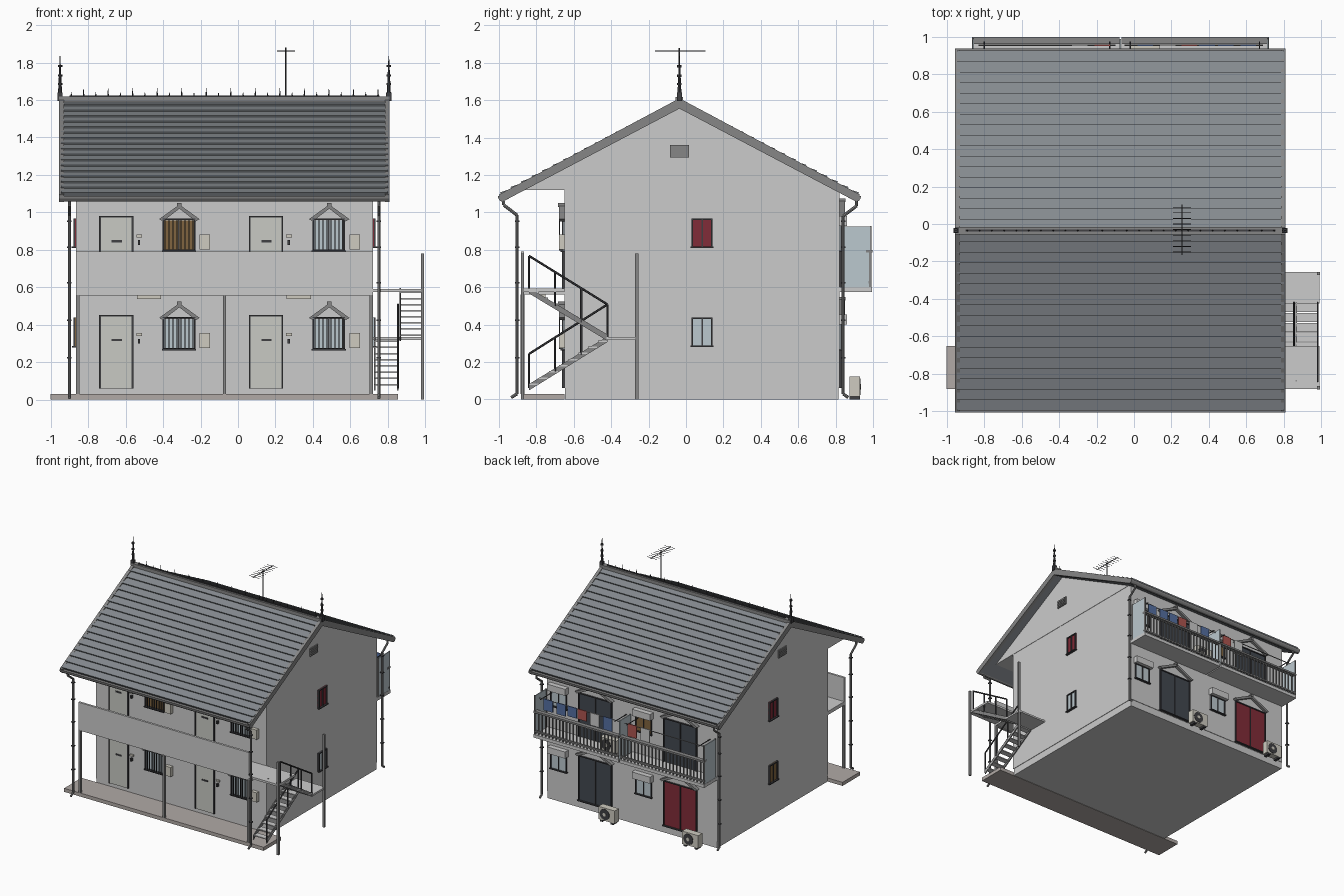
import bpy, bmesh, math
from mathutils import Vector, Matrix

if "Cube" in bpy.data.objects:
    bpy.data.objects.remove(bpy.data.objects["Cube"])

def mat(name, *c):
    m = bpy.data.materials.new(name)
    m.diffuse_color = (*c, 1)
    m.use_nodes = True
    m.node_tree.nodes["Principled BSDF"].inputs["Base Color"].default_value = m.diffuse_color
    return m

ROOF = mat("slate", .24, .26, .28); TRIM = mat("trim", .24, .24, .24); DARK = mat("dark", .05, .05, .055)
SLAB = mat("concrete", .44, .40, .38); DOOR = mat("door", .58, .59, .55); GLASS = mat("glass", .50, .58, .62)
NIGHT = mat("dark_glass", .055, .065, .08); RED = mat("red", .22, .025, .04); BROWN = mat("brown", .22, .13, .05)
CREAM = mat("cream", .62, .60, .53); BLUE = mat("blue", .09, .16, .36); CORAL = mat("coral", .42, .09, .08)

def finish(name, bm, m=None):
    bmesh.ops.recalc_face_normals(bm, faces=bm.faces)
    me = bpy.data.meshes.new(name)
    bm.to_mesh(me); bm.free()
    ob = bpy.data.objects.new(name, me)
    bpy.context.collection.objects.link(ob)
    if m: me.materials.append(m)
    return ob

def boxes(name, items, m=None):
    bm = bmesh.new()
    for x0, x1, y0, y1, z0, z1 in items:
        M = Matrix.Translation(((x0+x1)/2, (y0+y1)/2, (z0+z1)/2)) @ Matrix.Diagonal((abs(x1-x0), abs(y1-y0), z1-z0, 1))
        bmesh.ops.create_cube(bm, size=1, matrix=M)
    return finish(name, bm, m)

def rods(name, items, r, m=None, seg=6, tip=1.0):
    bm = bmesh.new()
    for p, q in items:
        p, q = Vector(p), Vector(q)
        M = Matrix.Translation((p+q)/2) @ (q-p).to_track_quat('Z', 'Y').to_matrix().to_4x4()
        bmesh.ops.create_cone(bm, cap_ends=True, segments=seg, radius1=r, radius2=r*tip, depth=(q-p).length, matrix=M)
    return finish(name, bm, m)

def prism(name, pts, spans, f, m=None):
    # closed profile extruded over each span; f(u, v, d) gives the world position
    bm = bmesh.new()
    for d0, d1 in spans:
        a = [bm.verts.new(f(u, v, d0)) for u, v in pts]
        b = [bm.verts.new(f(u, v, d1)) for u, v in pts]
        bm.faces.new(a); bm.faces.new(b)
        for i in range(len(a)):
            j = (i+1) % len(a)
            bm.faces.new((a[i], a[j], b[j], b[i]))
    return finish(name, bm, m)

along_x = lambda y, z, x: (x, y, z)
X0, X1, Y0, Y1 = -.865, .72, -.65, .82
FACE = {"front": lambda u, z, d: (u, Y0-d, z), "back": lambda u, z, d: (u, Y1+d, z),
        "right": lambda u, z, d: (X1+d, u, z), "left": lambda u, z, d: (X0-d, u, z)}

def wall_boxes(name, side, items, m=None):
    out = []
    for u0, u1, z0, z1, d in items:
        a, b = FACE[side](u0, z0, -.004), FACE[side](u1, z1, d)
        out.append((a[0], b[0], a[1], b[1], z0, z1))
    return boxes(name, out, m)

def window(name, side, u0, u1, z0, z1, pane, mullion=True):
    wall_boxes(name+"_pane", side, [(u0, u1, z0, z1, .005)], pane)
    t = .008
    fr = [(u0, u0+t, z0, z1, .014), (u1-t, u1, z0, z1, .014), (u0, u1, z1-t, z1, .014), (u0-.005, u1+.005, z0-t, z0, .02)]
    if mullion: fr.append(((u0+u1)/2-t/2, (u0+u1)/2+t/2, z0, z1, .012))
    wall_boxes(name+"_frame", side, fr, DARK)

def hood(name, side, c, w, z, h, depth):
    pts = [(c-w, z), (c, z+h), (c+w, z), (c+w-.02, z-.012), (c, z+h-.022), (c-w+.02, z-.012)]
    prism(name, pts, [(0, depth)], FACE[side], TRIM)
    prism(name+"_infill", [(c-w+.025, z-.008), (c, z+h-.02), (c+w-.025, z-.008)], [(0, .008)], FACE[side])
    wall_boxes(name+"_cap", side, [(c-.012, c+.012, z+h-.012, z+h+.008, depth+.004)], TRIM)

# main body and gable
boxes("foundation", [(X0+.004, X1-.004, Y0+.004, Y1-.004, 0, .062)])
boxes("walls", [(X0, X1, Y0, Y1, .06, 1.125)])
prism("gable_attic", [(-.9, 1.12), (.83, 1.12), (-.035, 1.572)], [(X0-.003, X1+.003)], along_x)
boxes("front_slab", [(-1, .855, -.88, Y0, 0, .03)], SLAB)

# roof with stepped courses
N, RY, RZ = 17, -.035, 1.597
def slope(sy):
    n = Vector((sy*.464, .886)); e = Vector((RY+sy*.955, 1.097)); top = Vector((RY, RZ))
    out = []
    for i in range(N):
        out += [tuple(e.lerp(top, i/N)+n*.011), tuple(e.lerp(top, (i+1)/N))]
    return out
front, back = slope(-1), slope(1)
prism("roof_courses", [(-.965, 1.065)] + front + back[:-1][::-1] + [(.895, 1.065), (RY, 1.562)], [(-.945, .80)], along_x, ROOF)
barge = [(-1.0, 1.095), (RY, 1.61), (.93, 1.095), (.915, 1.055), (RY, 1.555), (-.985, 1.055)]
prism("bargeboards", barge, [(-.955, -.93), (.785, .81)], along_x, TRIM)
for tag, gy in (("front", -.982), ("back", .912)):
    arc = [(gy+.024*math.cos(a*math.pi/6), 1.088-.03*math.sin(a*math.pi/6)) for a in range(7)]
    prism(tag+"_gutter", arc, [(-.955, .81)], along_x, TRIM)

# ridge cap, cresting, finials
boxes("ridge_cap", [(-.955, .81, -.055, -.015, 1.585, 1.618)], TRIM)
boxes("ridge_crest_base", [(-.9, .755, -.04, -.03, 1.615, 1.624)], DARK)
rods("ridge_spikes", [((-.89+i*.0655, RY, 1.62), (-.89+i*.0655, RY, 1.665 if i % 2 else 1.642)) for i in range(26)], .005, DARK, 5, .1)
for tag, x in (("left", -.95), ("right", .805)):
    boxes(tag+"_finial_base", [(x-.014, x+.014, RY-.014, RY+.014, 1.595, 1.64)], DARK)
    rods(tag+"_finial", [((x, RY, 1.63), (x, RY, 1.835))], .011, DARK, 8, .15)
    rods(tag+"_finial_rings", [((x, RY, z), (x, RY, z+.012)) for z in (1.68, 1.725, 1.775)], .012, DARK, 8)

# aerial
rods("aerial_mast", [((.255, RY, 1.58), (.255, RY, 1.88))], .004, DARK)
rods("aerial_boom", [((.255, -.165, 1.862), (.255, .105, 1.862))], .003, DARK)
rods("aerial_elements", [((.207, -.15+i*.03, 1.862), (.303, -.15+i*.03, 1.862)) for i in range(9)], .002, DARK, 4)

# downpipes with wall clips
for tag, path in (("front", [(-.975, 1.06), (-.975, 1.04), (-.903, .985), (-.903, .03), (-.935, .01)]),
                  ("back", [(.912, 1.06), (.912, 1.035), (.84, .98), (.84, .03), (.868, .01)])):
    for x in (-.9, .752):
        p = [(x, y, z) for y, z in path]
        rods(tag+"_downpipe", list(zip(p, p[1:])), .0085, TRIM, 8)
        boxes(tag+"_pipe_clips", [(x-.012, x+.012, p[2][1]-.012, p[2][1]+.012, z, z+.008) for z in (.22, .42, .62, .81, .95)], DARK)

# upper corridor
boxes("corridor_floor", [(X0, X1, -.875, Y0, .56, .59)])
boxes("corridor_parapet", [(X0, X1, -.883, -.865, .555, .79)])
boxes("corridor_posts", [(x-.009, x+.009, -.884, -.864, .03, .56) for x in (-.856, -.072, .711)], TRIM)
boxes("ceiling_lights", [(x, x+.13, -.78, -.75, .538, .56) for x in (-.54, .26)], CREAM)

# front doors, barred windows, meters
for fl, zf, zt, pane0 in (("lower", .06, .445, GLASS), ("upper", .59, .972, BROWN)):
    for tag, o, pane in (("left", 0, pane0), ("right", .8, GLASS)):
        n = f"{fl}_{tag}_"
        u0, u1 = -.735+o, -.565+o
        wall_boxes(n+"door", "front", [(u0, u1, zf, zt, .008)], DOOR)
        wall_boxes(n+"door_frame", "front", [(u0-.006, u0+.003, zf, zt, .014), (u1-.003, u1+.006, zf, zt, .014), (u0-.006, u1+.006, zt, zt+.008, .014)], DARK)
        wall_boxes(n+"door_slot", "front", [(u0+.06, u0+.115, zt-.132, zt-.12, .013), (u1+.03, u1+.042, zt-.145, zt-.12, .018)], DARK)
        wall_boxes(n+"bell_plate", "front", [(u1+.022, u1+.052, zt-.105, zt-.09, .012)], CREAM)
        w0, w1 = -.402+o, -.228+o
        window(n+"front_window", "front", w0, w1, zt-.175, zt-.005, pane)
        boxes(n+"window_bars", [(w0+.01+i*.0212, w0+.0155+i*.0212, Y0-.03, Y0-.024, zt-.175, zt-.005) for i in range(8)]
              + [(w0, w1, Y0-.03, Y0, z, z+.006) for z in (zt-.175, zt-.01)], DARK)
        hood(n+"front_hood", "front", -.313+o, .108, zt-.008, .078, .03)
        wall_boxes(n+"meter_box", "front", [(-.205+o, -.15+o, zt-.17, zt-.09, .03)], CREAM)

# side windows and gable vents
for side, low in (("right", GLASS), ("left", BROWN)):
    window(side+"_upper_window", side, .03, .142, .818, .968, RED)
    window(side+"_lower_window", side, .03, .142, .288, .438, low)
    wall_boxes(side+"_gable_vent", side, [(-.085, .017, 1.293, 1.36, .012)], TRIM)
    wall_boxes(side+"_vent_slats", side, [(-.08, .012, 1.30+i*.014, 1.306+i*.014, .017) for i in range(4)], TRIM)

# rear doors and shuttered windows
for fl, zf, zt in (("lower", .07, .445), ("upper", .6, .972)):
    for tag, o in (("a", 0), ("b", -.79)):
        n = f"rear_{fl}_{tag}_"
        window(n+"sliding_door", "back", .108+o, .422+o, zf, zt, RED if (fl, tag) == ("lower", "b") else NIGHT)
        hood(n+"hood", "back", .265+o, .175, zt+.01, .085, .03)
        window(n+"window", "back", .53+o, .68+o, zt-.175, zt-.04, BROWN if (fl, tag) == ("upper", "b") else GLASS)
        wall_boxes(n+"shutter_box", "back", [(.52+o, .69+o, zt-.045, zt+.01, .042)])

# rear balconies, railings, screens
for tag, a, b in (("a", X0, -.078), ("b", -.068, X1)):
    boxes(tag+"_balcony_floor", [(a, b, Y1, .995, .575, .602)])
    boxes(tag+"_balcony_rails", [(a, b, .962, .998, .785, .8), (a, b, .975, .99, .62, .632)], TRIM)
    k = 24
    boxes(tag+"_balusters", [(x-.004, x+.004, .978, .987, .6, .79) for x in (a+.006+(b-a-.012)*i/k for i in range(k+1))], TRIM)
boxes("balcony_screens", [(x, x+.008, Y1+.02, .988, .602, .925) for x in (X0+.002, -.077, X1-.01)], GLASS)
boxes("screen_frames", [(x-.001, x+.009, y, y+.008, .602, .928) for x in (X0+.002, X1-.01) for y in (Y1+.014, .984)], TRIM)

# laundry on poles
rods("laundry_poles", [((-.83, .955, .9), (-.1, .955, .9)), ((-.05, .955, .9), (.69, .955, .9))], .004, TRIM)
rods("pole_brackets", [((x, Y1, .9), (x, .975, .9)) for x in (-.8, -.13, -.02, .67)], .004, DARK)
for i, (x, m, h) in enumerate(((.61, BLUE, .09), (.49, BLUE, .09), (.39, BLUE, .08), (.295, CORAL, .08),
                              (.18, None, .1), (.06, BLUE, .11), (-.17, CORAL, .1), (-.29, None, .12))):
    boxes(f"laundry_{i}", [(x-.042, x+.042, .951, .959, .9-h, .905)], m)

# outdoor cooling units
for i, (x, y, z) in enumerate(((.087, .875, .005), (-.69, .875, .005), (.06, .895, .605))):
    boxes(f"cooler_{i}_case", [(x-.075, x+.075, y, y+.055, z+.01, z+.117)], CREAM)
    boxes(f"cooler_{i}_feet", [(x+s-.012, x+s+.012, y, y+.055, z-.005, z+.011) for s in (-.05, .05)], DARK)
    rods(f"cooler_{i}_fan", [((x+.018, y+.05, z+.063), (x+.018, y+.058, z+.063))], .045, DARK, 20)
    rods(f"cooler_{i}_hub", [((x+.018, y+.05, z+.063), (x+.018, y+.061, z+.063))], .015, CREAM, 12)

# outside stair: two flights, landings, posts, handrails
boxes("stair_top_landing", [(X1, .99, -.88, Y0, .575, .592)])
boxes("stair_mid_landing", [(X1, .99, -.425, -.255, .32, .335)])
boxes("stair_posts", [(.976, .994, y-.009, y+.009, 0, .78) for y in (-.874, -.264)], TRIM)
for tag, xa, xb, ya, yb, z0, z1 in (("lower", .727, .858, -.84, -.42, .06, .325), ("upper", .862, .985, -.42, -.84, .325, .585)):
    prism(tag+"_stringers", [(ya, z0-.012), (yb, z1-.018), (yb, z1+.012), (ya, z0+.022)], [(xa, xa+.008), (xb-.008, xb)], along_x, TRIM)
    ts = [(i+.5)/8 for i in range(8)]
    boxes(tag+"_treads", [(xa, xb, ya+(yb-ya)*t-.024, ya+(yb-ya)*t+.024, z0+(z1-z0)*t, z0+(z1-z0)*t+.008) for t in ts])
    x = xb-.004
    at = lambda t, h: (x, ya+(yb-ya)*t, z0+(z1-z0)*t+h)
    rods(tag+"_handrail", [(at(0, .183), at(1, .183))] + [(at(t, 0), at(t, .183)) for t in (0, 1/3, 2/3, 1)], .006, DARK)
